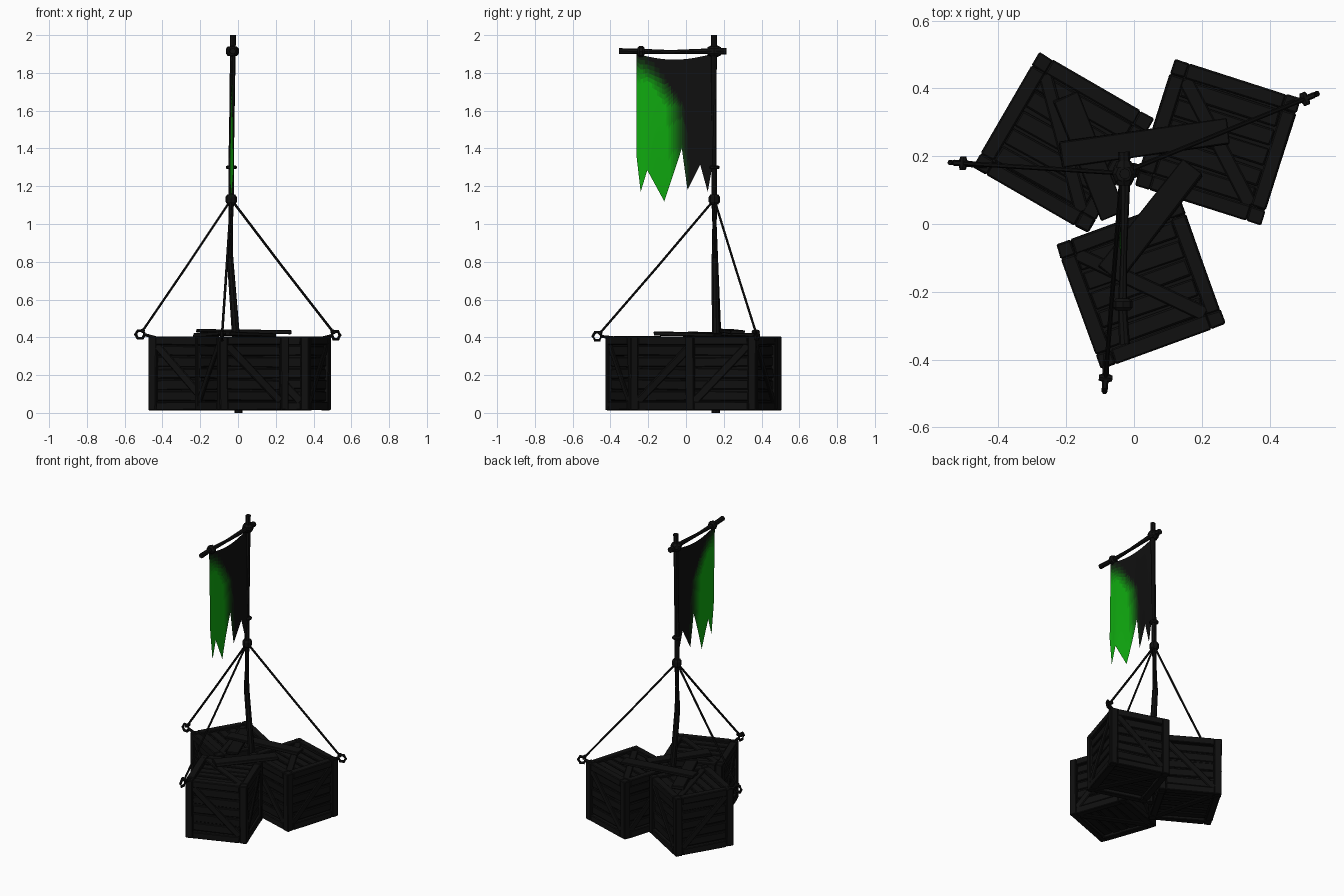
import bpy, bmesh, math, random
from mathutils import Vector, Matrix

if "Cube" in bpy.data.objects:
    bpy.data.objects.remove(bpy.data.objects["Cube"])

random.seed(4)


def material(name, rgb):
    m = bpy.data.materials.new(name)
    m.diffuse_color = (*rgb, 1)
    m.use_nodes = True
    m.node_tree.nodes["Principled BSDF"].inputs["Base Color"].default_value = m.diffuse_color
    return m


DARK = material("charred_wood", (0.005, 0.005, 0.005))


def finish(name, bm, mats=(DARK,)):
    me = bpy.data.meshes.new(name)
    bm.to_mesh(me)
    bm.free()
    ob = bpy.data.objects.new(name, me)
    bpy.context.collection.objects.link(ob)
    for m in mats:
        me.materials.append(m)
    return ob


def box(bm, size, mat, jitter=0.0):
    vs = bmesh.ops.create_cube(bm, size=1)["verts"]
    for v in vs:
        v.co = Vector([c * s + random.uniform(-jitter, jitter) for c, s in zip(v.co, size)])
        v.co = mat @ v.co


def bevel(ob, width):
    b = ob.modifiers.new("worn_edges", "BEVEL")
    b.width, b.segments = width, 1


def tube(name, pts, radii, sides=8, closed=False):
    """Low-poly tube following a few points, with a radius at each."""
    bm = bmesh.new()
    pts = [Vector(p) for p in pts]
    n = len(pts)
    rings = []
    for i, p in enumerate(pts):
        a = pts[(i - 1) % n] if closed or i else p
        b = pts[(i + 1) % n] if closed or i < n - 1 else p
        q = (b - a).to_track_quat("Z", "Y")
        r = radii[i] if isinstance(radii, (list, tuple)) else radii
        ring = []
        for k in range(sides):
            t = math.tau * k / sides
            ring.append(bm.verts.new(p + q @ Vector((r * math.cos(t), r * math.sin(t), 0))))
        rings.append(ring)
    for i in range(n if closed else n - 1):
        r0, r1 = rings[i], rings[(i + 1) % n]
        for k in range(sides):
            j = (k + 1) % sides
            bm.faces.new((r0[k], r0[j], r1[j], r1[k]))
    if not closed:
        bm.faces.new(rings[0][::-1])
        bm.faces.new(rings[-1])
    bmesh.ops.recalc_face_normals(bm, faces=bm.faces)
    return finish(name, bm)


def knot(name, center, axis, r, half):
    c, a = Vector(center), Vector(axis).normalized() * half
    tube(name, [c - a, c - a * 0.5, c + a * 0.5, c + a], [r * 0.7, r, r, r * 0.7])


# Crates: beam frame, recessed core, uneven slats and a diagonal brace per face
H, W = 0.195, 0.045


def crate(name, x, y, angle):
    bm = bmesh.new()
    e, span = H - W / 2, 2 * (H - W)
    for a in (-e, e):
        for b in (-e, e):
            box(bm, (W, W, 2 * H), Matrix.Translation((a, b, 0)), 0.002)
            box(bm, (span, W, W), Matrix.Translation((0, a, b)), 0.002)
            box(bm, (W, span, W), Matrix.Translation((a, 0, b)), 0.002)
    core = 2 * (H - 0.022)
    box(bm, (core, core, core), Matrix.Identity(4))
    faces = [Matrix.Rotation(math.pi / 2 * k, 4, "Z") @ Matrix.Rotation(math.pi / 2, 4, "X") for k in range(4)]
    faces += [Matrix.Identity(4), Matrix.Rotation(math.pi, 4, "X")]
    for i, f in enumerate(faces):
        step = span / 5
        for k in range(5):
            pos = (0, -span / 2 + step * (k + 0.5), H - 0.019 + random.uniform(-0.002, 0.003))
            tilt = Matrix.Rotation(random.uniform(-0.02, 0.02), 4, "Z")
            box(bm, (span, step * 0.86, 0.012), f @ Matrix.Translation(pos) @ tilt, 0.002)
        turn = Matrix.Rotation(math.pi / 4 * (1 if i % 2 else -1), 4, "Z")
        box(bm, (span * 1.41, 0.042, 0.012), f @ Matrix.Translation((0, 0, H - 0.009)) @ turn, 0.002)
    ob = finish(name, bm)
    ob.location = (x, y, H + 0.014)
    ob.rotation_euler.z = math.radians(angle)
    bevel(ob, 0.005)


crate("crate_left", -0.208, 0.24, -30)
crate("crate_right", 0.247, 0.242, -17.5)
crate("crate_front", 0.02, -0.178, 20)

# Loose planks tying the crates together around the pole
for name, x, y, z, ang, length in (("plank_back", 0.03, 0.24, 0.431, 8, 0.5),
                                   ("plank_right", 0.05, 0.01, 0.415, 52, 0.4),
                                   ("plank_left", -0.13, 0.2, 0.416, 112, 0.38)):
    bm = bmesh.new()
    m = Matrix.Translation((x, y, z)) @ Matrix.Rotation(math.radians(ang), 4, "Z") @ Matrix.Rotation(0.02, 4, "Y")
    box(bm, (length, 0.075, 0.02), m, 0.004)
    bevel(finish(name, bm), 0.003)

# Crooked pole and its crossbar
tube("pole", [(0.003, 0.158, 0), (-0.012, 0.158, 0.42), (-0.042, 0.152, 0.82), (-0.036, 0.15, 1.13),
              (-0.035, 0.148, 1.4), (-0.03, 0.148, 1.7), (-0.027, 0.148, 2.0)],
     [0.022, 0.021, 0.018, 0.016, 0.015, 0.014, 0.016])
tube("crossbar", [(-0.03, 0.213, 1.915), (-0.026, 0.13, 1.915), (-0.03, -0.08, 1.911),
                  (-0.034, -0.25, 1.914), (-0.028, -0.355, 1.915)],
     [0.018, 0.015, 0.010, 0.014, 0.016])

# Rope lashings on pole and crossbar
knot("crossbar_lashing", (-0.03, 0.148, 1.915), (0, 0, 1), 0.034, 0.026)
knot("crossbar_cross_lashing", (-0.03, 0.15, 1.915), (0, 1, 0), 0.03, 0.036)
knot("banner_lashing", (-0.033, -0.238, 1.913), (0, 1, 0), 0.029, 0.018)
knot("lower_banner_lashing", (-0.035, 0.149, 1.3), (0, 0, 1), 0.029, 0.01)
knot("guy_rope_lashing", (-0.036, 0.15, 1.13), (0, 0, 1), 0.03, 0.026)

# Guy ropes, each ending in a ring hooked on an outer crate corner
top = Vector((-0.036, 0.15, 1.13))
for side, anchor, corner in (("left", (-0.518, 0.18, 0.415), (-0.455, 0.172, 0.398)),
                             ("right", (0.518, 0.375, 0.41), (0.47, 0.362, 0.398)),
                             ("front", (-0.085, -0.47, 0.405), (-0.085, -0.405, 0.398))):
    a, c = Vector(anchor), Vector(corner)
    out = (a - top)
    out.z = 0
    out.normalize()
    ring = [a + out * 0.024 * math.cos(t) + Vector((0, 0, 0.024 * math.sin(t)))
            for t in (math.tau * k / 6 for k in range(6))]
    tube("ring_" + side, ring, 0.009, 6, closed=True)
    tube("hook_" + side, [a - out * 0.02, c - out * 0.02], 0.009, 6)
    tie = a + (top - a).normalized() * 0.024
    tube("guy_rope_" + side, [tie, tie.lerp(top, 0.5) - Vector((0, 0, 0.004)), top], 0.0068, 6)
    across = Vector((-out.y, out.x, 0))
    knot("ring_knot_" + side, tie, across, 0.012, 0.02)

# Torn banner: columns from the sagging top edge down to a ragged hem
HEM = [(-0.262, 1.36), (-0.24, 1.17), (-0.205, 1.285), (-0.115, 1.12), (-0.022, 1.40),
       (0.008, 1.18), (0.075, 1.315), (0.115, 1.17), (0.14, 1.31)]
SHADES = 10
mats = [material("banner_shade_%d" % i, (0.005, 0.005 + 0.4 * (i / (SHADES - 1)) ** 1.8, 0.005))
        for i in range(SHADES)]


def shade(y, z):
    edge = 0.03 - 0.03 * (z - 1.2) / 0.4 - max(0, z - 1.62) * 0.6
    t = min(1, max(0, (edge - y) / 0.11)) * min(1, max(0.15, (1.91 - z) / 0.16))
    return round(t * (SHADES - 1))


cols = []
for (y0, z0), (y1, z1) in zip(HEM, HEM[1:]):
    n = max(2, round((y1 - y0) / 0.012))
    cols += [(y0 + (y1 - y0) * k / n, z0 + (z1 - z0) * k / n) for k in range(n)]
cols.append(HEM[-1])
ROWS = 28
bm = bmesh.new()
grid = []
for y, z in cols:
    s = (y + 0.262) / 0.402
    z_top = 1.9 - 0.03 * math.sin(math.pi * s)
    col = []
    for r in range(ROWS + 1):
        v = r / ROWS
        x = -0.033 + 0.010 * v * math.sin(s * 7 + 1)
        col.append(bm.verts.new((x, y, z_top + (z - z_top) * v)))
    grid.append(col)
for c0, c1 in zip(grid, grid[1:]):
    for r in range(ROWS):
        f = bm.faces.new((c0[r], c0[r + 1], c1[r + 1], c1[r]))
        mid = f.calc_center_median()
        f.material_index = shade(mid.y, mid.z)
        f.smooth = True
finish("banner", bm, mats)
